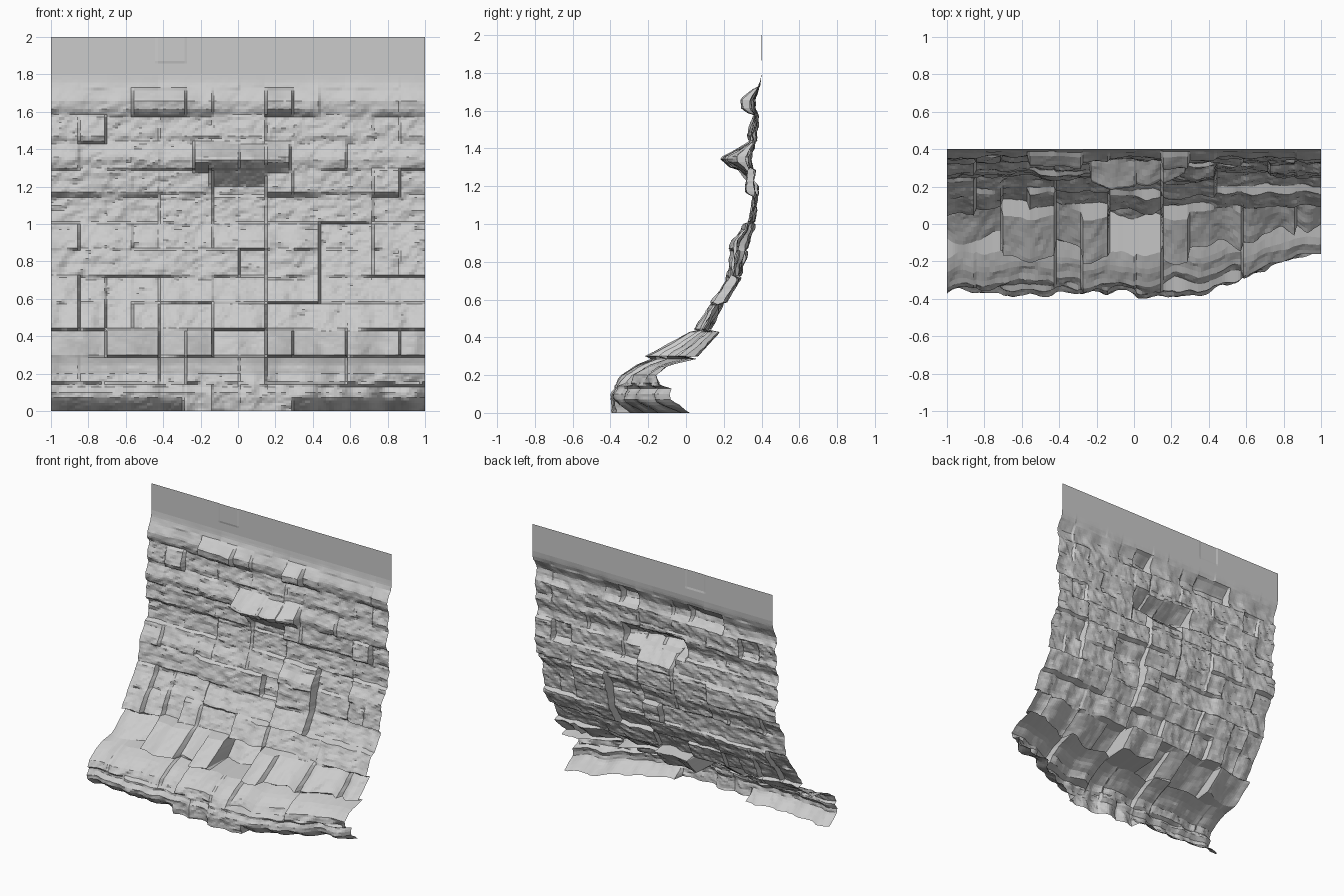
import bpy, bmesh, random
from mathutils import Vector, noise

if "Cube" in bpy.data.objects:
    bpy.data.objects.remove(bpy.data.objects["Cube"])

random.seed(7)
N = 140          # grid cells per side
B = 14           # brick cells per side (10 grid cells each)

# Foremost and rearmost cliff profiles as (z, y)
FRONT = [(0, -.40), (.06, -.40), (.2, -.40), (.28, -.29), (.36, -.13), (.43, 0), (.57, .10),
         (.7, .20), (.86, .22), (.91, .23), (.97, .29), (1.14, .345), (1.17, .28), (1.29, .31),
         (1.35, .28), (1.43, .34), (1.47, .31), (1.57, .35), (1.61, .29), (1.66, .28), (1.72, .36),
         (1.76, .39), (1.8, .4), (2, .4)]
BACK = [(0, .02), (.05, -.05), (.13, -.06), (.15, -.14), (.2, -.16), (.25, -.1), (.29, .07),
        (.42, .18), (.57, .24), (.7, .31), (.86, .36), (1, .385), (1.14, .385), (1.3, .375),
        (1.43, .385), (1.6, .395), (1.8, .4), (2, .4)]


def lerp_curve(pts, z):
    for (a, ya), (b, yb) in zip(pts, pts[1:]):
        if z <= b:
            return ya + (yb - ya) * (z - a) / (b - a)
    return pts[-1][1]


def clamp(v, a=0.0, b=1.0):
    return max(a, min(b, v))


# Depth of each brick: 0 = proud, 1 = recessed; neighbours merge into long stones
depth = [[0.5] * B for _ in range(B)]
for r in range(B):
    c = 0
    while c < B:
        w = random.choice((1, 1, 2, 2, 3))
        t = random.uniform(.4, .72)
        for k in range(c, min(B, c + w)):
            depth[r][k] = t
        c += w

# Prominent stones: first column, end column, row, depth
for c0, c1, r, t in [
        (0, 2, 2, .55), (2, 4, 2, .15), (4, 5, 2, .4), (5, 6, 2, .18), (6, 8, 2, .9), (8, 9, 2, .2),
        (9, 11, 2, .4), (11, 13, 2, .6), (13, 14, 2, .8), (0, 1, 3, .2), (1, 2, 3, .45),
        (6, 8, 3, .35), (8, 11, 3, .5), (0, 1, 4, .25), (4, 6, 4, .45), (8, 10, 4, .25),
        (10, 12, 4, .7), (0, 7, 5, .38), (8, 10, 5, .2), (10, 12, 5, .65), (0, 1, 6, .25),
        (8, 10, 6, .2), (12, 14, 6, .35), (6, 8, 8, 1), (6, 8, 7, .75), (8, 9, 8, .3),
        (12, 13, 8, .35), (13, 14, 8, .8), (1, 2, 10, .2), (3, 5, 11, .2),
        (6, 8, 11, .65), (8, 9, 11, .1), (10, 13, 11, .6), (4, 5, 1, 1), (8, 11, 1, 1)]:
    for c in range(c0, c1):
        depth[r][c] = t


def surface_y(i, j):
    x, z = -1 + 2 * i / N, 2 * j / N
    c, r = clamp((i - 1) // 10, 0, B - 1), clamp((j - 1) // 10, 0, B - 1)
    t = depth[r][c]
    if r < 2:           # foot of the cliff falls back toward the right
        t = .02 + .1 * t + .85 * clamp((x - .3) / .7) ** 1.3 + .45 * t * clamp((z - .1) / .12)
        if abs(x) > .3:
            t += .2 * clamp(1 - z / .07)
    t += .2 * noise.noise(Vector((x * 7, r * 3.7, 1)))
    lo, hi = lerp_curve(FRONT, z), lerp_curve(BACK, z)
    y = lo + clamp(t) * (hi - lo)
    # overhanging ledge in the middle, tapering toward its ends
    if -.23 < x < .28:
        reach = .14 - .08 * clamp((abs(x + .02) - .1) / .18)
        start, rise = (1.2, .14) if abs(x) < .145 else (1.27, .06)
        y -= reach * clamp(min((z - start) / rise, (1.45 - z) / .1))
    # chipped stone texture running in slanted streaks
    rough = clamp((1.78 - z) / .25)
    chip = noise.noise(Vector((x * 14 - z * 10, z * 20, 3)))
    fine = noise.noise(Vector((x * 30 - z * 24, z * 34, 8)))
    y += rough * (.012 * chip + .007 * fine)
    # shallow scratch on the flat top strip
    if -.43 < x < -.28 and z > 1.86:
        y -= .003
    return clamp(y, -.4, .4)


# Cliff sheet
bm = bmesh.new()
grid = [[bm.verts.new((-1 + 2 * i / N, surface_y(i, j), 2 * j / N)) for i in range(N + 1)]
        for j in range(N + 1)]
for j in range(N):
    for i in range(N):
        bm.faces.new((grid[j][i], grid[j][i + 1], grid[j + 1][i + 1], grid[j + 1][i]))
mesh = bpy.data.meshes.new("cliff_wall")
bm.to_mesh(mesh)
bm.free()
bpy.context.collection.objects.link(bpy.data.objects.new("cliff_wall", mesh))
